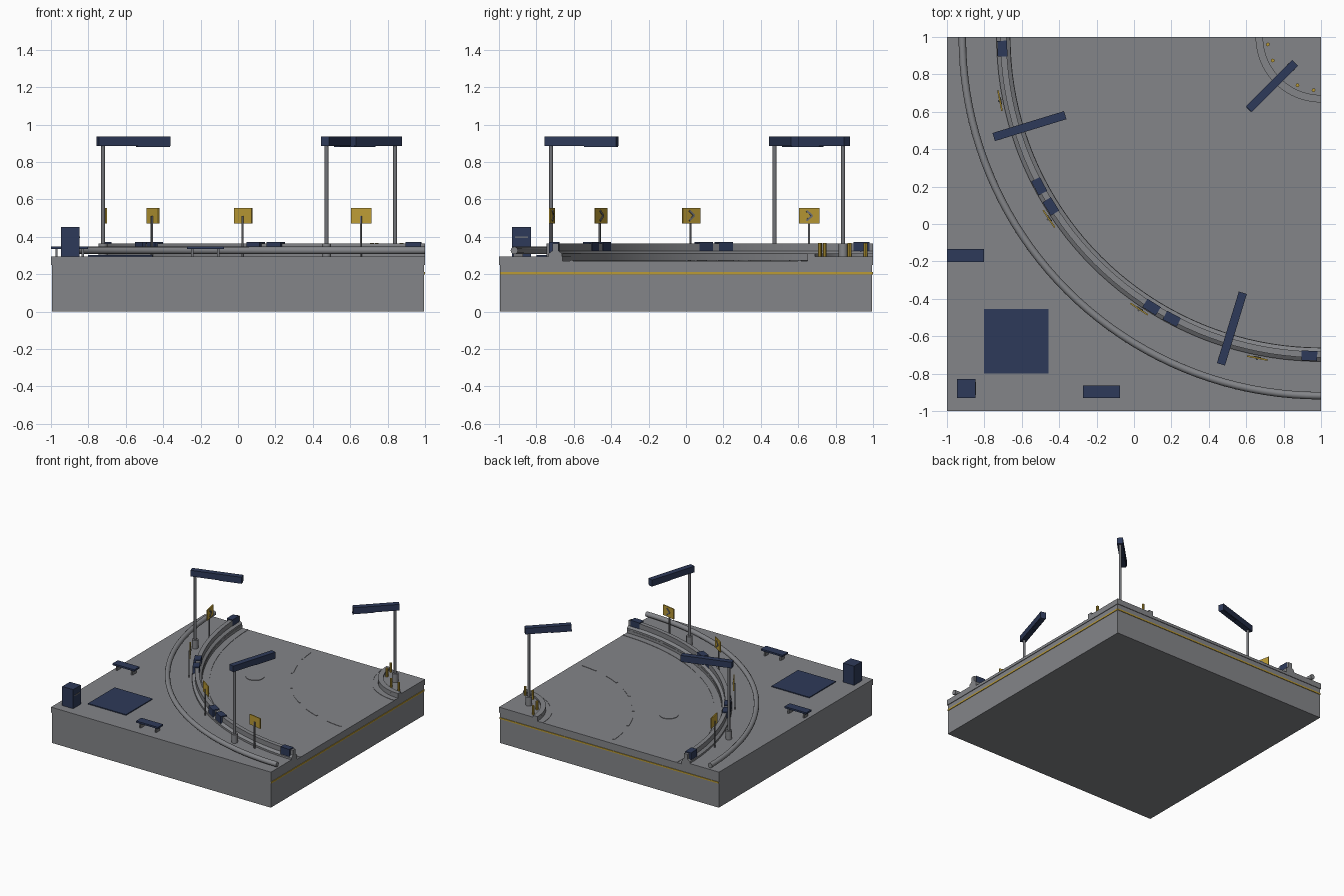
import bpy, bmesh, math
from mathutils import Matrix, Vector

cube = bpy.data.objects.get("Cube")
if cube:
    bpy.data.objects.remove(cube, do_unlink=True)


def material(name, rgb):
    m = bpy.data.materials.new(name)
    m.use_nodes = True
    m.diffuse_color = (*rgb, 1)
    m.node_tree.nodes["Principled BSDF"].inputs["Base Color"].default_value = (*rgb, 1)
    return m


GREY = material("concrete_grey", (0.23, 0.235, 0.25))
STEEL = material("steel_grey", (0.17, 0.175, 0.19))
NAVY = material("navy_blue", (0.027, 0.042, 0.1))
YELLOW = material("sign_yellow", (0.5, 0.33, 0.035))
GROUND, ROAD = 0.295, 0.272
made = []


def finish(name, bm, mat):
    bmesh.ops.recalc_face_normals(bm, faces=bm.faces[:])
    mesh = bpy.data.meshes.new(name)
    bm.to_mesh(mesh)
    bm.free()
    mesh.materials.append(mat)
    ob = bpy.data.objects.new(name, mesh)
    bpy.context.collection.objects.link(ob)
    made.append(ob)
    return ob


def box(name, loc, size, mat, turn=0, tilt=0):
    bm = bmesh.new()
    bmesh.ops.create_cube(bm, size=1, matrix=Matrix.Diagonal((*size, 1)))
    ob = finish(name, bm, mat)
    ob.location = loc
    ob.rotation_euler = (math.radians(tilt), 0, math.radians(turn))
    return ob


def cylinder(name, x, y, z0, z1, r, mat, sides=12):
    bm = bmesh.new()
    bmesh.ops.create_cone(bm, cap_ends=True, segments=sides, radius1=r, radius2=r, depth=z1 - z0)
    ob = finish(name, bm, mat)
    ob.location = (x, y, (z0 + z1) / 2)
    return ob


def polar(r, deg):
    """Point at radius r around the bend centre, angle measured from the back edge."""
    a = math.radians(deg)
    return 1 - r * math.cos(a), 1 - r * math.sin(a)


def prism(name, pts, z0, z1, mat):
    bm = bmesh.new()
    face = bm.faces.new([bm.verts.new((x, y, z0)) for x, y in pts])
    ext = bmesh.ops.extrude_face_region(bm, geom=[face])
    top = [v for v in ext["geom"] if isinstance(v, bmesh.types.BMVert)]
    bmesh.ops.translate(bm, verts=top, vec=Vector((0, 0, z1 - z0)))
    return finish(name, bm, mat)


def arc(name, profile, mat, a0=0, a1=90, steps=40):
    """Sweep a closed (radius, height) profile around the bend centre."""
    bm = bmesh.new()
    rings = []
    for i in range(steps + 1):
        deg = a0 + (a1 - a0) * i / steps
        rings.append([bm.verts.new((*polar(r, deg), z)) for r, z in profile])
    n = len(profile)
    for a, b in zip(rings, rings[1:]):
        for k in range(n):
            bm.faces.new((a[k], a[(k + 1) % n], b[(k + 1) % n], b[k]))
    bm.faces.new(rings[0])
    bm.faces.new(rings[-1])
    return finish(name, bm, mat)


def band(r0, r1, z0, z1):
    return [(r0, z0), (r1, z0), (r1, z1), (r0, z1)]


# Base block, with a trim stripe on the two sides where the road leaves
box("base_block", (0, 0, 0.125), (1.99, 1.99, 0.25), GREY)
box("road_slab", (0, 0, (0.25 + ROAD) / 2), (2, 2, ROAD - 0.25), GREY)
box("right_stripe", (0.996, 0, 0.205), (0.008, 1.99, 0.012), YELLOW)
box("back_stripe", (0, 0.996, 0.205), (1.99, 0.008, 0.012), YELLOW)

# Raised ground outside the bend and the island inside it
rim = [polar(1.66, 90 * i / 40) for i in range(41)]
prism("outer_ground", rim + [(1, -1), (-1, -1), (-1, 1)], 0.25, GROUND, GREY)
prism("inner_island", [polar(0.35, 90 * i / 16) for i in range(17)] + [(1, 1)], 0.25, GROUND, GREY)
arc("inner_curb", band(0.31, 0.35, 0.29, 0.31), GREY, steps=20)

# Road markings and manhole
for i in range(6):
    mid = 7.5 + 15 * i
    arc("centre_dash", band(0.992, 1.008, ROAD, ROAD + 0.003), GREY, mid - 4, mid + 4, 4)
arc("outer_edge_line", band(1.605, 1.62, ROAD, ROAD + 0.003), GREY)
arc("inner_edge_line", band(0.385, 0.4, ROAD, ROAD + 0.003), GREY, steps=20)
cylinder("manhole_cover", -0.09, 0.35, ROAD, ROAD + 0.004, 0.07, GREY, 24)

# Crash barrier with a wide foot, and its navy blocks
arc("barrier_wall", [(1.662, 0.29), (1.735, 0.29), (1.735, 0.31), (1.715, 0.325),
                     (1.715, 0.365), (1.682, 0.365), (1.682, 0.325), (1.662, 0.31)], GREY)
for deg in (2.1, 27.9, 32.1, 57.9, 62.1, 87.9):
    box("barrier_block", (*polar(1.705, deg), 0.333), (0.052, 0.084, 0.08), NAVY, deg)

# Pipe around the outside
arc("outer_pipe", [(1.918 + 0.02 * math.cos(math.tau * k / 12),
                    0.327 + 0.02 * math.sin(math.tau * k / 12)) for k in range(12)], GREY)

# Arrow signs facing the road
for i in range(4):
    deg = 11.25 + 22.5 * i
    box("sign_post", (*polar(1.757, deg), 0.4), (0.008, 0.01, 0.22), STEEL, deg)
    box("sign_board", (*polar(1.75, deg), 0.513), (0.008, 0.112, 0.084), YELLOW, deg)
    for side in (1, -1):
        box("sign_chevron", (*polar(1.744, deg), 0.513 + side * 0.013),
            (0.005, 0.042, 0.01), STEEL, deg, -side * 40)

# Street lamps with arms reaching over the road
for r, deg, turn, length in ((1.8, 17, 17, 0.4), (1.8, 73, 73, 0.4), (0.226, 45, 225, 0.35)):
    x, y = polar(r, deg)
    d = Vector((math.cos(math.radians(turn)), math.sin(math.radians(turn))))
    cylinder("lamp_foot", x, y, 0.29, 0.365, 0.024, GREY)
    cylinder("lamp_pole", x, y, 0.29, 0.9, 0.011, STEEL)
    c = Vector((x, y)) + d * (length / 2 - 0.03)
    box("lamp_arm", (*c, 0.911), (length, 0.045, 0.05), NAVY, turn)
    c = Vector((x, y)) + d * (length * 0.7)
    box("lamp_head", (*c, 0.884), (length * 0.45, 0.034, 0.008), NAVY, turn)

# Bollards on the island
for deg in (8, 26, 64, 82):
    cylinder("bollard", *polar(0.287, deg), 0.29, 0.367, 0.01, YELLOW, 8)

# Floor panel and utility cabinet
box("floor_panel", (-0.63, -0.628, 0.298), (0.345, 0.345, 0.008), NAVY)
box("cabinet", (-0.897, -0.88, 0.372), (0.1, 0.1, 0.16), NAVY)
box("cabinet_slot", (-0.846, -0.88, 0.397), (0.004, 0.07, 0.008), STEEL)

# Benches
for x, y in ((-0.9, -0.168), (-0.175, -0.897)):
    box("bench_seat", (x, y, 0.342), (0.198, 0.068, 0.014), NAVY)
    for side in (1, -1):
        box("bench_leg", (x + side * 0.07, y, 0.315), (0.012, 0.05, 0.045), STEEL)

# Smooth the round parts, keep hard edges
for ob in bpy.context.selected_objects:
    ob.select_set(False)
for ob in made:
    ob.select_set(True)
bpy.context.view_layer.objects.active = made[0]
bpy.ops.object.shade_smooth_by_angle(angle=math.radians(35))
